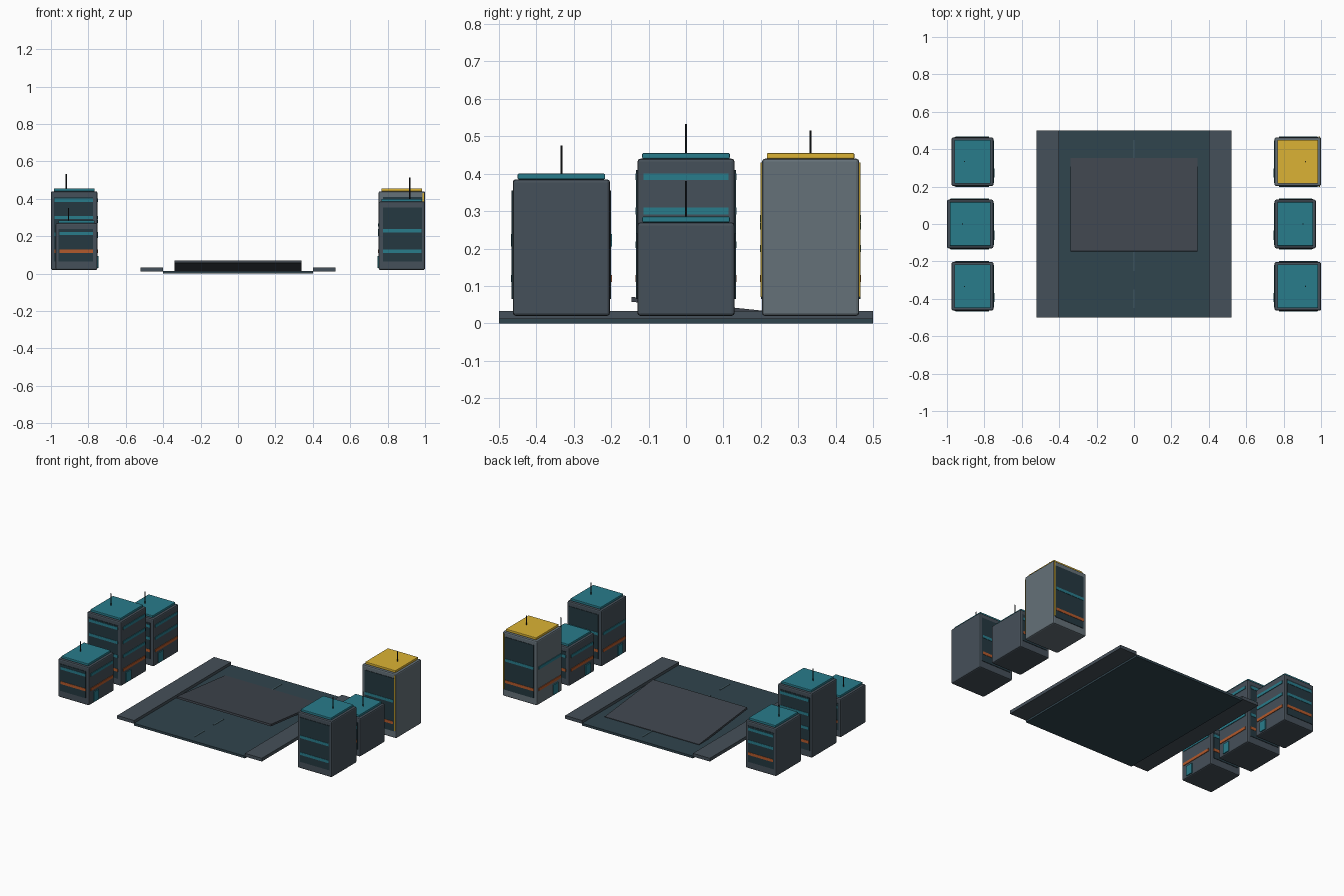
import bpy, math

if "Cube" in bpy.data.objects:
    bpy.data.objects.remove(bpy.data.objects["Cube"])

def mat(name, r, g, b):
    m = bpy.data.materials.new(name)
    m.diffuse_color = (r, g, b, 1)
    m.use_nodes = True
    m.node_tree.nodes["Principled BSDF"].inputs["Base Color"].default_value = m.diffuse_color
    return m

SLATE = mat("slate", .06, .08, .10)
PALE = mat("pale_slate", .13, .165, .19)
GLASS = mat("dark_glass", .018, .04, .052)
TEAL = mat("teal", .022, .20, .26)
GOLD = mat("gold", .71, .45, .035)
ORANGE = mat("orange", .45, .10, .025)
ROAD = mat("asphalt", .03, .058, .075)
RAMP = mat("ramp_grey", .05, .06, .075)
BLACK = mat("black", .012, .015, .018)
LINE = mat("lane_paint", .06, .11, .13)


def box(name, lo, hi, material, bevel=0):
    """Box between two corners, optionally with chamfered edges."""
    bpy.ops.mesh.primitive_cube_add(size=1, location=[(a + b) / 2 for a, b in zip(lo, hi)])
    o = bpy.context.object
    o.name = name
    o.scale = [abs(b - a) for a, b in zip(lo, hi)]
    bpy.ops.object.transform_apply(location=False, rotation=False, scale=True)
    o.data.materials.append(material)
    if bevel:
        m = o.modifiers.new("bevel", 'BEVEL')
        m.width = bevel
        m.segments = 2
    return o


def building(tag, side, y, width, top, mast, levels, accent=TEAL, wall=SLATE):
    """Block whose street face is at x = side * 0.75; side is -1 or 1."""
    half = 0.13
    x_in, x_out = 0.752, 0.75 + width
    xc = (x_in + x_out) / 2

    def part(name, x0, x1, y0, y1, z0, z1, material, bevel=0):
        xs = sorted((side * x0, side * x1))
        return box(f"{tag}_{name}", (xs[0], y + y0, z0), (xs[1], y + y1, z1), material, bevel)

    part("body", x_in, x_out, -half, half, .02, top, wall, .008)
    part("roof", x_in + .015, x_out - .015, -.117, .117, top, top + .015, accent, .003)

    # front and back window panels, with lit bands
    for s, face in ((-1, "front"), (1, "back")):
        part(face + "_window", x_in + .022, x_out - .015, s * (half - .004), s * (half + .003),
             .065, top - .03, GLASS)
        for i, z in enumerate(levels):
            band = ORANGE if i == 0 and not (tag == "right_front" and s < 0) else TEAL
            part(f"{face}_band_{i}", x_in + .022, x_out - .02, s * half, s * (half + .005),
                 z - .009, z + .009, band)
        if accent is GOLD:
            part(face + "_trim", x_out - .014, x_out - .006, s * (half - .004),
                 s * (half + .004), .07, top - .01, GOLD)

    # street face bands and door
    for i, z in enumerate(levels):
        part(f"street_band_{i}", x_in - .004, x_in + .004, -.113, .113,
             z - .009, z + .009, ORANGE if i == 0 else TEAL)
    part("door", x_in - .006, x_in + .004, -.085, -.035, .03, .095, TEAL)

    # roof mast
    bpy.ops.mesh.primitive_cylinder_add(vertices=8, radius=.003, depth=mast - top - .01,
                                        location=(side * (xc + .042), y, (mast + top + .01) / 2))
    o = bpy.context.object
    o.name = tag + "_mast"
    o.data.materials.append(BLACK)


# road, pavements and lane dashes
box("road", (-.4, -.5, 0), (.4, .5, .015), ROAD)
for s, n in ((-1, "left"), (1, "right")):
    xs = sorted((s * .4, s * .522))
    box(n + "_pavement", (xs[0], -.5, .012), (xs[1], .5, .033), SLATE)
for i in range(5):
    yc = -.4 + .2 * i
    box(f"lane_dash_{i}", (-.004, yc - .05, .014), (.004, yc + .05, .017), LINE)

# tilted ramp, high at the front edge
ramp = box("ramp", (-.34, -.25, -.0065), (.34, .25, .0065), RAMP)
ramp.location = (0, .103, .038)
ramp.rotation_euler = (math.radians(-6), 0, 0)

# two rows of buildings
building("left_front", -1, -.333, .225, .27, .35, (.12, .215))
building("left_middle", -1, 0, .25, .44, .533, (.12, .21, .30, .392))
building("left_back", -1, .333, .225, .33, .42, (.12, .20, .28))
building("right_front", 1, -.333, .25, .385, .475, (.12, .23))
building("right_middle", 1, 0, .222, .27, .38, (.12, .21))
building("right_back", 1, .333, .25, .44, .515, (.12, .26), GOLD, PALE)
